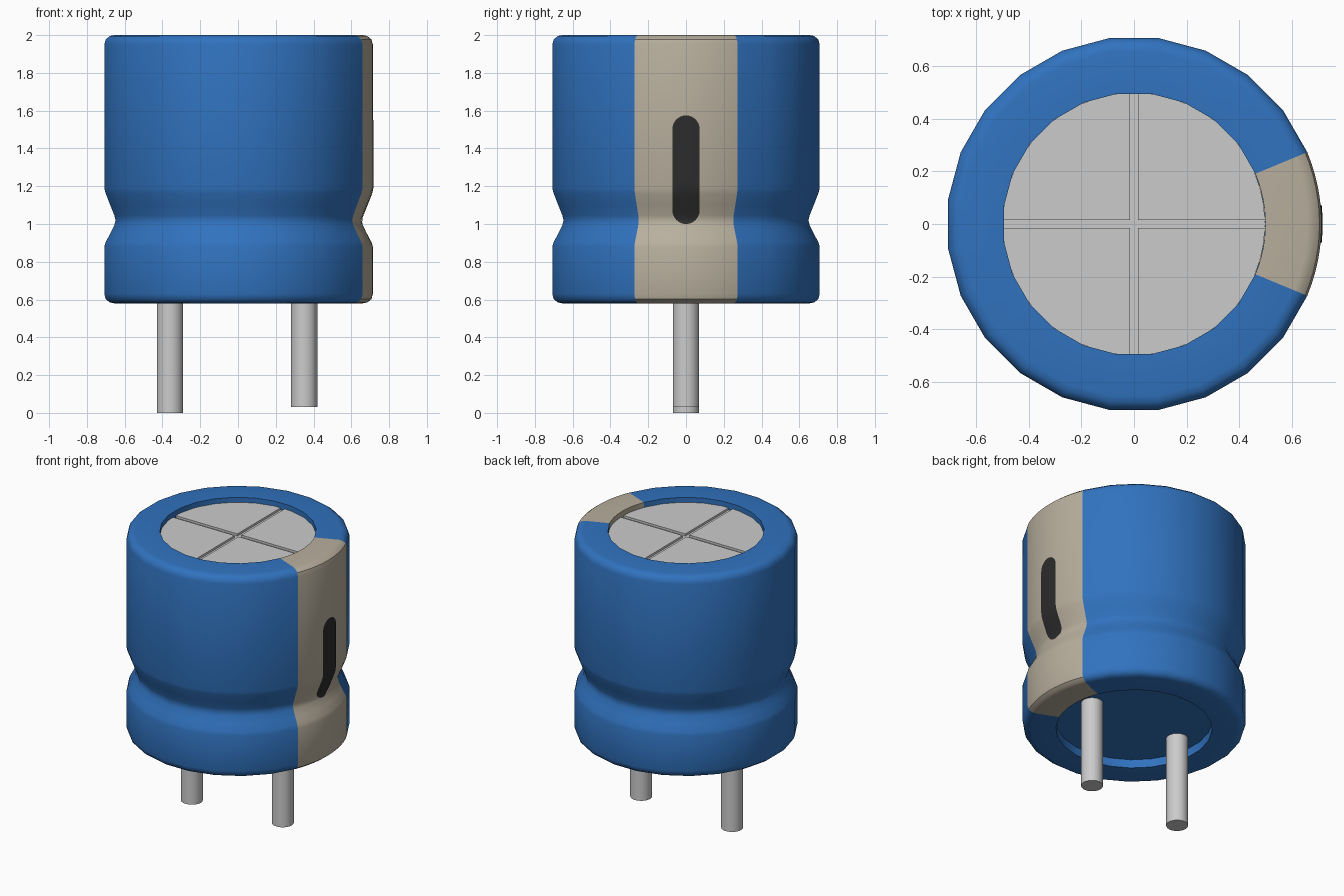
import bpy, bmesh
from math import cos, sin, pi, radians, sqrt

if "Cube" in bpy.data.objects:
    bpy.data.objects.remove(bpy.data.objects["Cube"])


def material(name, rgb):
    m = bpy.data.materials.new(name)
    m.diffuse_color = (*rgb, 1)
    m.use_nodes = True
    m.node_tree.nodes["Principled BSDF"].inputs["Base Color"].default_value = m.diffuse_color
    return m


BLUE = material("blue_sleeve", (0.03, 0.17, 0.52))
TAN = material("tan_stripe", (0.48, 0.43, 0.34))
DARK = material("dark_mark", (0.025, 0.025, 0.025))


def finish(bm, name, mat=None, recalc=True):
    if recalc:
        bmesh.ops.recalc_face_normals(bm, faces=bm.faces)
    me = bpy.data.meshes.new(name)
    bm.to_mesh(me)
    bm.free()
    ob = bpy.data.objects.new(name, me)
    bpy.context.collection.objects.link(ob)
    if mat:
        me.materials.append(mat)
    bpy.ops.object.select_all(action='DESELECT')
    ob.select_set(True)
    bpy.context.view_layer.objects.active = ob
    bpy.ops.object.shade_smooth_by_angle(angle=radians(35))
    return ob


# Sleeve section (radius, z), from inner top lip to inner bottom lip
GROOVE = [(0.714, 1.19), (0.706, 1.16), (0.682, 1.10), (0.66, 1.045), (0.654, 1.02),
          (0.66, 0.995), (0.682, 0.95), (0.706, 0.905), (0.714, 0.88)]
PROFILE = ([(0.5, 1.94), (0.5, 2.0), (0.66, 2.0), (0.685, 1.995), (0.706, 1.978), (0.714, 1.95)]
           + GROOVE
           + [(0.714, 0.63), (0.706, 0.602), (0.685, 0.585), (0.66, 0.58), (0.5, 0.58), (0.5, 0.66)])


def surface_radius(z):
    for (r1, z1), (r2, z2) in zip(GROOVE, GROOVE[1:]):
        if z2 <= z <= z1:
            return r2 + (r1 - r2) * (z - z2) / (z1 - z2)
    return 0.714


def lathe(name, start, end, steps, mat):
    bm = bmesh.new()
    rows = []
    for i in range(steps + 1):
        a = radians(start + (end - start) * i / steps)
        rows.append([bm.verts.new((r * cos(a), r * sin(a), z)) for r, z in PROFILE])
    for a, b in zip(rows, rows[1:]):
        for j in range(len(PROFILE) - 1):
            bm.faces.new((a[j], a[j + 1], b[j + 1], b[j]))
    return finish(bm, name, mat, False)


def cylinder(name, r, z0, z1, x=0, sides=32, mat=None):
    bm = bmesh.new()
    bmesh.ops.create_cone(bm, cap_ends=True, segments=sides, radius1=r, radius2=r, depth=z1 - z0)
    bmesh.ops.translate(bm, verts=bm.verts, vec=(x, 0, (z0 + z1) / 2))
    return finish(bm, name, mat)


# Blue sleeve and the tan polarity stripe that completes the ring
lathe("sleeve", 22.5, 337.5, 21, BLUE)
lathe("polarity_stripe", -22.5, 22.5, 12, TAN)

# Dark rounded minus mark wrapped over the stripe
bm = bmesh.new()
rows = []
z_low, z_high, half = 1.0, 1.575, 0.072
heights = [z_low + half * (1 - cos(pi / 2 * i / 8)) for i in range(8)]
heights += [z_low + half + (z_high - z_low - 2 * half) * i / 16 for i in range(17)]
heights += [z_high - half * (1 - cos(pi / 2 * i / 8)) for i in range(7, -1, -1)]
for z in heights:
    d = max(z_low + half - z, z - z_high + half, 0)
    w = max(sqrt(max(half * half - d * d, 0)), 0.002)
    r = surface_radius(z) + 0.004
    ys = [w * k / 4 for k in range(-4, 5)]
    rows.append([bm.verts.new((sqrt(r * r - y * y), y, z)) for y in ys])
for a, b in zip(rows, rows[1:]):
    for j in range(8):
        bm.faces.new((a[j], a[j + 1], b[j + 1], b[j]))
finish(bm, "minus_mark", DARK, False)

# Metal can floor under the vent grooves, and blue base seal
cylinder("can_top", 0.5, 1.90, 1.95, sides=48)
cylinder("base_seal", 0.502, 0.64, 0.70, sides=48, mat=BLUE)

# Four raised quadrants leave the cross-shaped vent grooves
g = 0.015
for q in range(4):
    bm = bmesh.new()
    a0 = g / 0.499
    pts = [(g, g)]
    for i in range(13):
        a = a0 + (pi / 2 - 2 * a0) * i / 12
        pts.append((0.499 * cos(a), 0.499 * sin(a)))
    c, s = cos(q * pi / 2), sin(q * pi / 2)
    face = bm.faces.new([bm.verts.new((x * c - y * s, x * s + y * c, 1.945)) for x, y in pts])
    top = bmesh.ops.extrude_face_region(bm, geom=[face])["geom"]
    bmesh.ops.translate(bm, verts=[v for v in top if isinstance(v, bmesh.types.BMVert)],
                        vec=(0, 0, 0.02))
    finish(bm, f"vent_quadrant_{q + 1}")

# Leads, the positive one slightly longer
cylinder("long_lead", 0.07, 0.0, 0.66, x=-0.36)
cylinder("short_lead", 0.07, 0.03, 0.66, x=0.35)
